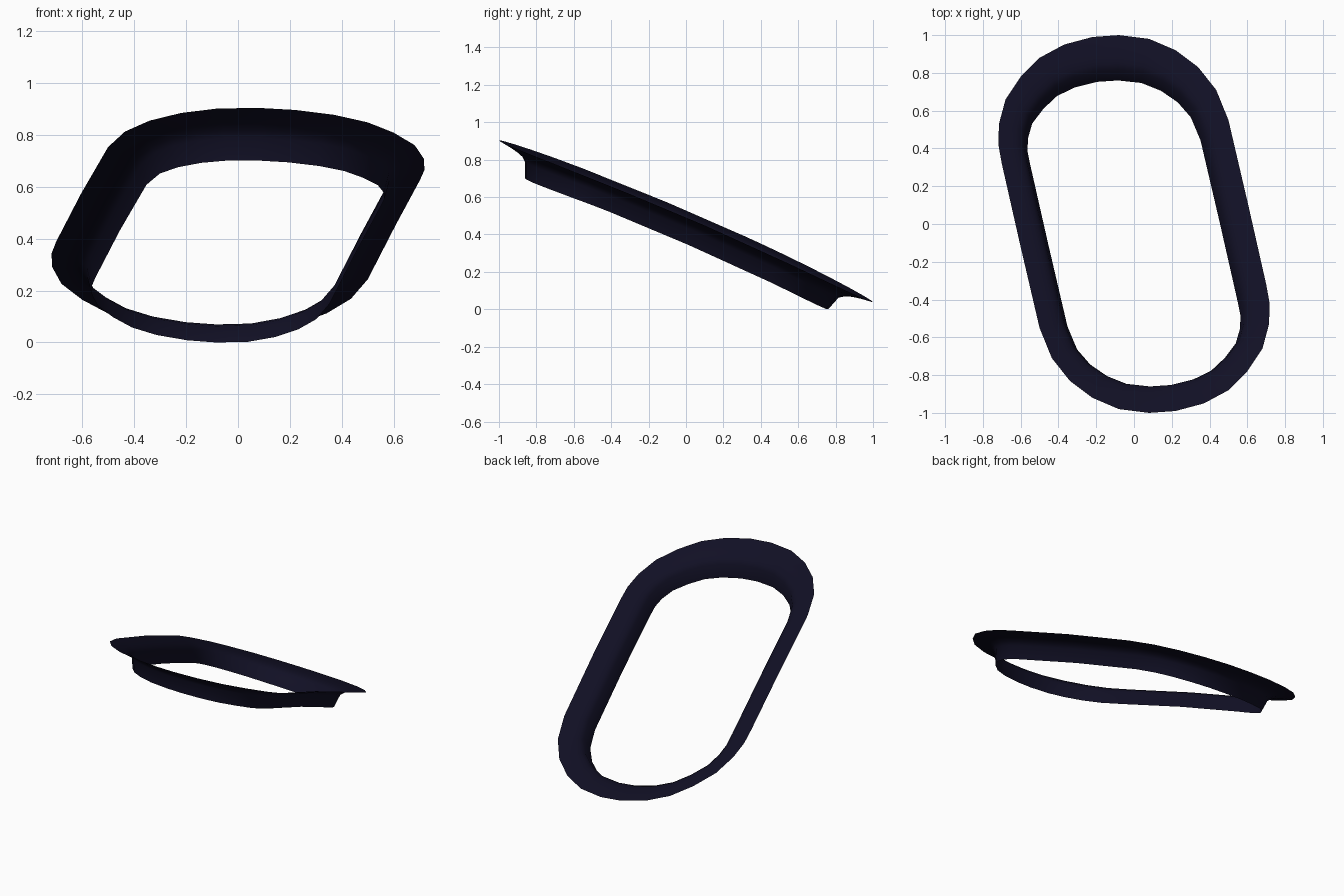
import bpy, bmesh
from mathutils import Vector

if "Cube" in bpy.data.objects:
    bpy.data.objects.remove(bpy.data.objects["Cube"])

# Half of the rounded outline seen from above; the other half is point-mirrored
half = [(.08, -1), (.22, -.99), (.37, -.95), (.5, -.88), (.6, -.78), (.68, -.66),
        (.715, -.53), (.718, -.42), (.70, -.32), (.605, .1), (.5, .55), (.435, .71),
        (.34, .83), (.22, .92), (.08, .98)]
outline = [Vector(p) for p in half] + [-Vector(p) for p in half]
n = len(outline)

# Cross-section from lip edge to wall foot: inset x, inset y, shift y, drop
section = [(0, 0, 0, 0), (.045, .055, -.003, -.008), (.09, .105, -.008, -.02),
           (.115, .137, -.012, -.033), (.135, .162, -.022, -.055),
           (.155, .19, -.05, -.142)]


def outward(i):
    a = (outline[i] - outline[i - 1]).normalized()
    b = (outline[(i + 1) % n] - outline[i]).normalized()
    t = (a + b).normalized()
    return Vector((t.y, -t.x))


# Tilted, slightly bowed flange ring with a short wall below
bm = bmesh.new()
rings = []
for dx, dy, shift, drop in section:
    ring = []
    for i, p in enumerate(outline):
        o = outward(i)
        x = p.x - dx * o.x
        y = p.y - dy * o.y + shift
        z = .475 - .435 * y + drop + .04 * (1 - p.y ** 2) - .03 * p.x
        ring.append(bm.verts.new((x, y, z)))
    rings.append(ring)
for a, b in zip(rings, rings[1:]):
    for i in range(n):
        j = (i + 1) % n
        bm.faces.new((a[i], a[j], b[j], b[i]))
low = min(v.co.z for v in bm.verts)
for v in bm.verts:
    v.co.z -= low
for f in bm.faces:
    f.smooth = True

mesh = bpy.data.meshes.new("flanged_ring")
bm.to_mesh(mesh)
bm.free()
ring_obj = bpy.data.objects.new("flanged_ring", mesh)
bpy.context.collection.objects.link(ring_obj)

navy = bpy.data.materials.new("dark navy")
navy.diffuse_color = (.0055, .005, .018, 1)
navy.use_nodes = True
navy.node_tree.nodes["Principled BSDF"].inputs["Base Color"].default_value = navy.diffuse_color
mesh.materials.append(navy)
